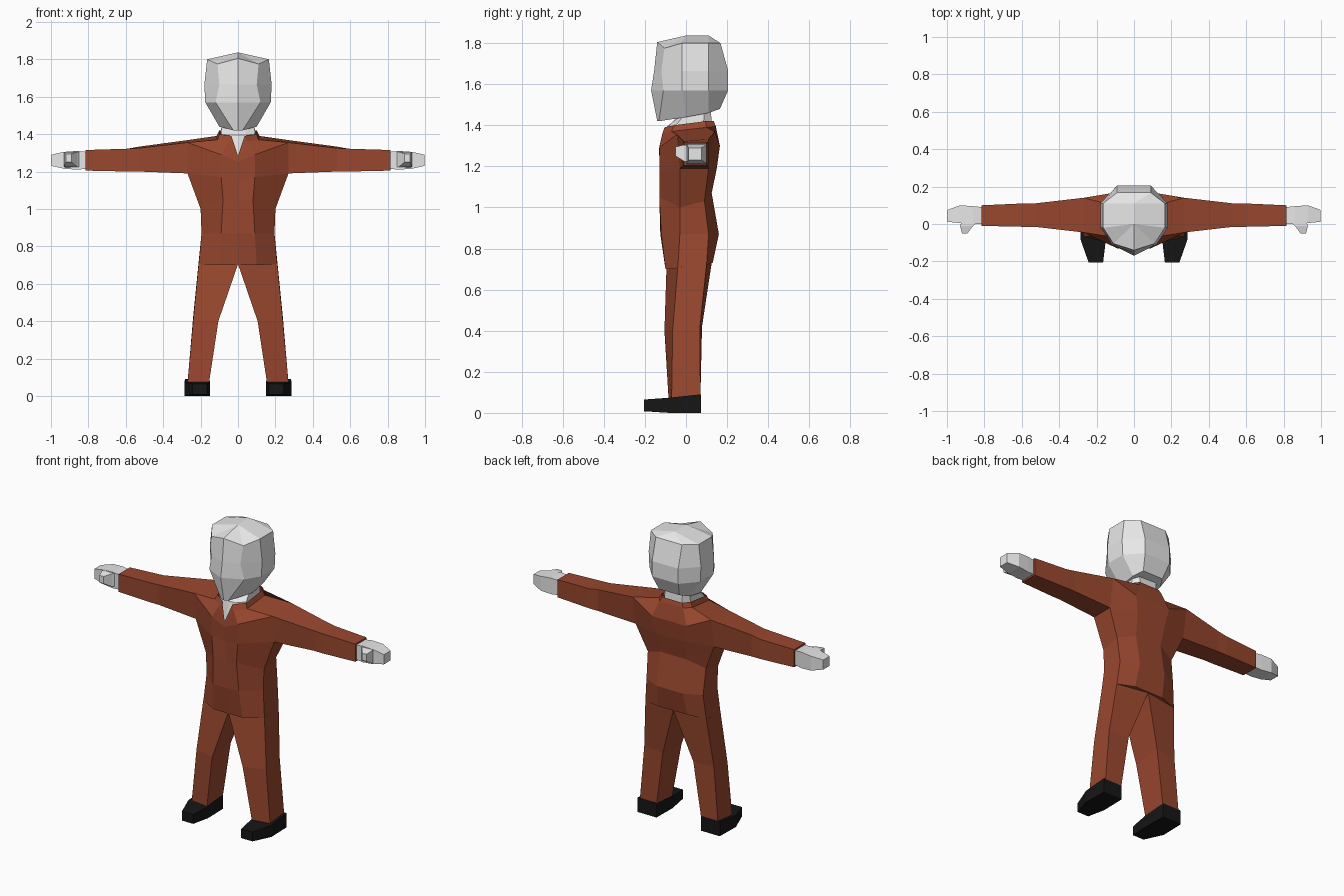
import bpy, bmesh


def material(name, rgb):
    m = bpy.data.materials.new(name)
    m.diffuse_color = (*rgb, 1)
    return m


RUST = material("rust_cloth", (0.32, 0.064, 0.028))
PALE = material("pale_grey", (0.8, 0.8, 0.8))
BLACK = material("black_leather", (0.008, 0.008, 0.008))


def loft(name, rings, mat, caps=(True, True), mirror=False):
    """Skin a list of equal-length point rings with flat quads."""
    bm = bmesh.new()
    vs = [[bm.verts.new(p) for p in r] for r in rings]
    n = len(rings[0])
    for a, b in zip(vs, vs[1:]):
        for i in range(n):
            j = (i + 1) % n
            bm.faces.new((a[i], a[j], b[j], b[i]))
    if caps[0]:
        bm.faces.new(vs[0][::-1])
    if caps[1]:
        bm.faces.new(vs[-1])
    bmesh.ops.remove_doubles(bm, verts=bm.verts, dist=0.0005)
    bmesh.ops.recalc_face_normals(bm, faces=bm.faces)
    me = bpy.data.meshes.new(name)
    bm.to_mesh(me)
    bm.free()
    me.materials.append(mat)
    ob = bpy.data.objects.new(name, me)
    bpy.context.collection.objects.link(ob)
    if mirror:
        ob.modifiers.new("mirror", 'MIRROR').use_mirror_merge = False
    return ob


def whole(half):
    """Half ring (front centre, front, side front, side back, back) -> full ring."""
    return list(half) + [(-x, y, z) for x, y, z in reversed(half[1:])]


def box_x(x, y0, y1, z0, z1):
    return [(x, y0, z0), (x, y1, z0), (x, y1, z1), (x, y0, z1)]


def box_y(y, x0, x1, z0, z1):
    return [(x0, y, z0), (x1, y, z0), (x1, y, z1), (x0, y, z1)]


# Head: faceted rings, crown collapsing to a short ridge
T0, T1 = (0, 0, 1.837), (0, 0.11, 1.837)
head = [
    [(0, -.14, 1.42), (.025, -.132, 1.42), (.10, 0, 1.44), (.10, .11, 1.46), (.07, .165, 1.48)],
    [(0, -.17, 1.57), (.12, -.11, 1.57), (.175, -.02, 1.57), (.175, .11, 1.57), (.09, .205, 1.57)],
    [(0, -.155, 1.665), (.10, -.12, 1.665), (.18, -.02, 1.665), (.18, .11, 1.665), (.09, .205, 1.665)],
    [(0, -.14, 1.805), (.11, -.105, 1.775), (.165, -.02, 1.80), (.165, .11, 1.80), (.09, .168, 1.80)],
    [T0, T0, T0, T1, T1],
]
loft("head", [whole(r) for r in head], PALE, caps=(True, False))

# Neck, filling the open collar
neck = [
    [(0, -.122, 1.27), (.03, -.11, 1.27), (.08, -.05, 1.27), (.08, .08, 1.27), (.06, .11, 1.27)],
    [(0, -.09, 1.395), (.045, -.085, 1.395), (.092, -.05, 1.40), (.092, .085, 1.41), (.06, .125, 1.415)],
    [(0, -.02, 1.46), (.04, -.015, 1.46), (.085, 0, 1.46), (.085, .09, 1.47), (.06, .12, 1.48)],
]
loft("neck", [whole(r) for r in neck], PALE)

# Torso of the suit, with stand collar and V opening
torso = [
    [(0, -.10, .70), (.10, -.10, .70), (.21, -.04, .705), (.21, .10, .72), (.10, .13, .73)],
    [(0, -.125, .87), (.09, -.12, .87), (.195, -.03, .87), (.195, .11, .87), (.09, .16, .87)],
    [(0, -.12, 1.04), (.08, -.13, 1.05), (.20, -.03, 1.0), (.20, .09, 1.03), (.09, .125, 1.07)],
    [(0, -.12, 1.15), (.09, -.13, 1.17), (.27, -.03, 1.19), (.27, .11, 1.19), (.10, .15, 1.19)],
    [(0, -.13, 1.25), (.09, -.13, 1.29), (.27, -.045, 1.355), (.27, .14, 1.368), (.12, .165, 1.30)],
    [(0, -.132, 1.27), (.05, -.115, 1.36), (.11, -.07, 1.37), (.115, .10, 1.39), (.08, .145, 1.395)],
    [(0, -.132, 1.285), (.035, -.105, 1.39), (.10, -.06, 1.40), (.10, .095, 1.42), (.07, .135, 1.42)],
]
loft("suit_torso", [whole(r) for r in torso], RUST, caps=(True, False))

# Sleeves, starting on the torso's shoulder opening
sleeve = [
    [torso[3][2], torso[3][3], torso[4][3], torso[4][2]],
    [(.53, -.015, 1.20), (.53, .11, 1.20), (.53, .11, 1.333), (.53, -.015, 1.325)],
    box_x(.59, -.015, .11, 1.20, 1.322),
    box_x(.815, -.01, .10, 1.205, 1.315),
]
loft("sleeves", sleeve, RUST, caps=(False, True), mirror=True)

# Mitten hands and thumbs
loft("hands", [box_x(.81, .0, .09, 1.215, 1.305), box_x(.86, .0, .095, 1.21, 1.31),
               box_x(.93, .005, .10, 1.215, 1.305), box_x(.998, .012, .075, 1.23, 1.29)],
     PALE, mirror=True)
loft("thumbs", [box_y(.02, .83, .92, 1.22, 1.305), box_y(-.01, .86, .93, 1.225, 1.305),
                box_y(-.05, .89, .92, 1.25, 1.295)], PALE, mirror=True)

# Trouser legs
leg = [
    [(0, -.095, .705), (.21, -.04, .71), (.21, .10, .72), (0, .125, .73)],
    [(.105, -.105, .40), (.24, -.065, .40), (.24, .068, .42), (.105, .078, .42)],
    [(.155, -.085, .07), (.27, -.07, .07), (.27, .07, .07), (.155, .07, .07)],
]
loft("trouser_legs", leg, RUST, mirror=True)

# Boots
loft("boots", [box_y(.072, .153, .283, 0, .09), box_y(-.08, .15, .287, 0, .074),
               box_y(-.205, .165, .243, .008, .065)], BLACK, mirror=True)
